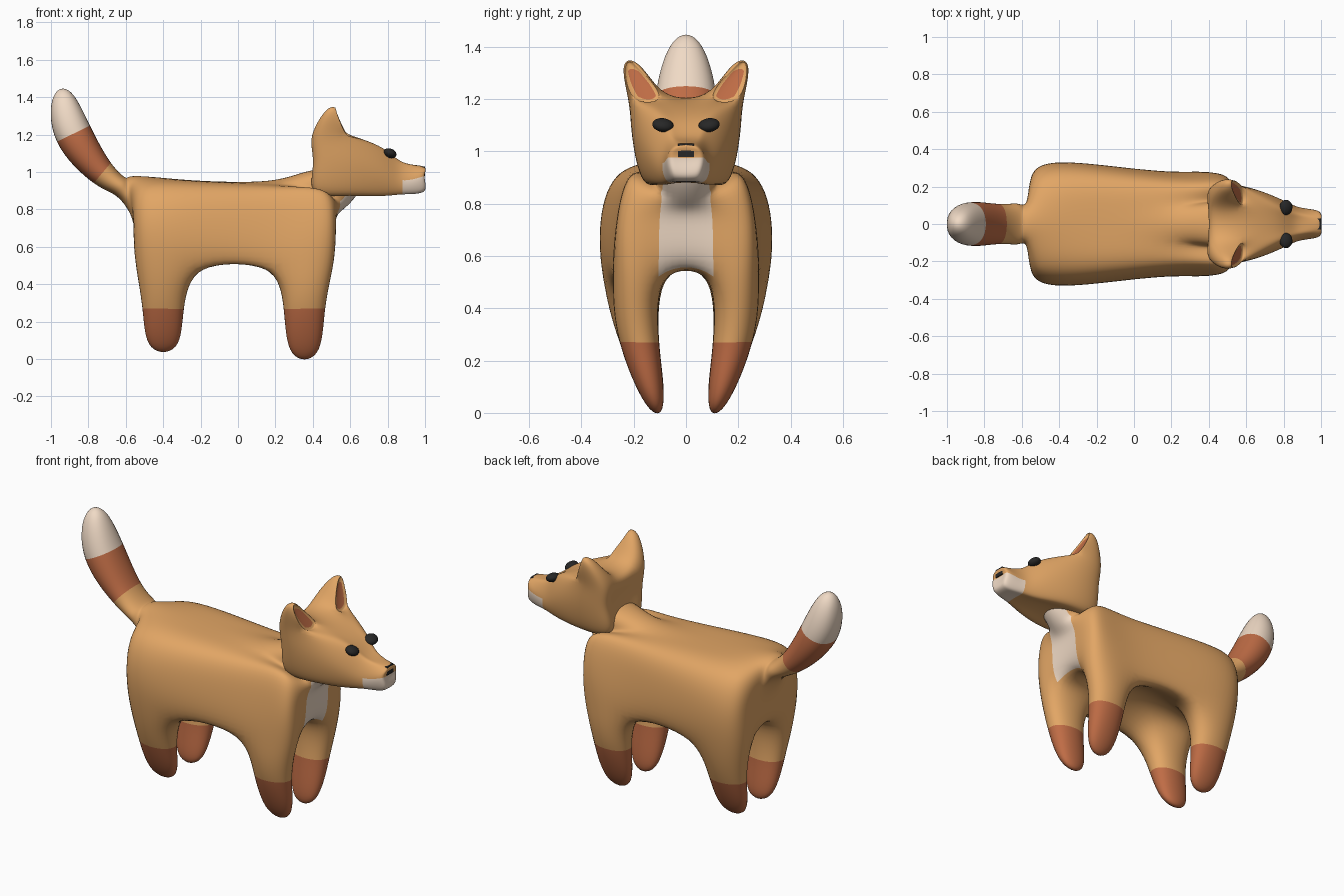
import bpy, bmesh, math
from itertools import product

if "Cube" in bpy.data.objects:
    bpy.data.objects.remove(bpy.data.objects["Cube"])


def material(name, rgb):
    m = bpy.data.materials.new(name)
    m.diffuse_color = (*rgb, 1)
    m.use_nodes = True
    m.node_tree.nodes["Principled BSDF"].inputs["Base Color"].default_value = m.diffuse_color
    return m


FUR = material("fur", (0.76, 0.38, 0.13))
RUST = material("rust", (0.52, 0.15, 0.06))
CREAM = material("cream", (0.87, 0.70, 0.56))
BLACK = material("black", (0.02, 0.02, 0.02))
PALETTE = [FUR, RUST, CREAM, BLACK]


def fit_cage(bm, steps=6):
    """Push the cage outwards until its smoothed surface meets the given points."""
    bm.verts.ensure_lookup_table()
    goal = [v.co.copy() for v in bm.verts]
    for _ in range(steps):
        limit = []
        for v in bm.verts:
            n = len(v.link_edges)
            p = v.co * n * n
            for e in v.link_edges:
                p = p + 4 * e.other_vert(v).co
            for lp in v.link_loops:
                p = p + lp.link_loop_next.link_loop_next.vert.co
            limit.append(p / (n * (n + 5)))
        for v, g, q in zip(bm.verts, goal, limit):
            v.co += g - q


def smooth_blocks(name, cells, pos, paint, inset=lambda c, a, s: False):
    """Skin a set of lattice blocks, bent into place by pos(), and smooth it."""
    bm = bmesh.new()
    verts, inset_faces = {}, []
    for cell in sorted(cells):
        for axis, side in product(range(3), (0, 1)):
            near = list(cell)
            near[axis] += 1 if side else -1
            if tuple(near) in cells:
                continue
            b, c = [a for a in range(3) if a != axis]
            quad = []
            for u, w in ((0, 0), (1, 0), (1, 1), (0, 1)):
                key = list(cell)
                key[axis] += side
                key[b] += u
                key[c] += w
                key = tuple(key)
                if key not in verts:
                    verts[key] = bm.verts.new(pos(*key))
                quad.append(verts[key])
            f = bm.faces.new(quad)
            f.material_index = PALETTE.index(paint(cell, axis, side))
            if inset(cell, axis, side):
                inset_faces.append(f)
    bmesh.ops.recalc_face_normals(bm, faces=bm.faces[:])
    if inset_faces:
        bmesh.ops.inset_individual(bm, faces=inset_faces, thickness=0.018, depth=-0.006)
        for f in inset_faces:
            f.material_index = PALETTE.index(RUST)
    fit_cage(bm)
    for f in bm.faces:
        f.smooth = True
    mesh = bpy.data.meshes.new(name)
    bm.to_mesh(mesh)
    bm.free()
    for m in PALETTE:
        mesh.materials.append(m)
    ob = bpy.data.objects.new(name, mesh)
    bpy.context.collection.objects.link(ob)
    sub = ob.modifiers.new("smooth", "SUBSURF")
    sub.levels = sub.render_levels = 3
    return ob


# Body with legs, tail and neck: outer and inner rows per level, (x, y, z) back to front
TRUNK = {
    2: (((-0.51, 0.285, 0.52), (-0.23, 0.29, 0.485), (0.19, 0.268, 0.485), (0.475, 0.255, 0.52)),
        ((-0.52, 0.10, 0.52), (-0.22, 0.10, 0.54), (0.18, 0.10, 0.54), (0.48, 0.105, 0.52))),
    3: (((-0.53, 0.285, 0.74), (-0.27, 0.32, 0.74), (0.22, 0.265, 0.74), (0.49, 0.252, 0.74)),
        ((-0.56, 0.10, 0.75), None, None, (0.522, 0.10, 0.74))),
    4: (((-0.51, 0.235, 0.90), (-0.27, 0.25, 0.915), (0.22, 0.21, 0.905), (0.46, 0.205, 0.90)),
        ((-0.56, 0.09, 0.955), (-0.27, 0.09, 0.955), (0.22, 0.09, 0.94), (0.545, 0.095, 0.84))),
}
# Tail rings: centre x, z, half thickness x, z, half width
TAIL = [(-0.625, 0.92, 0.018, 0.036, 0.08), (-0.725, 0.995, 0.032, 0.04, 0.077),
        (-0.88, 1.205, 0.065, 0.032, 0.085), (-0.937, 1.40, 0.039, 0.010, 0.043)]


def body_pos(i, j, k):
    sign = -1 if j < 2 else 1
    inner = j in (1, 2)
    if i < 0:
        x, z, tx, tz, y = TAIL[-i - 1]
        d = 1 if k == 4 else -1
        x, z = x + d * tx, z + d * tz
    elif k == 5:
        x, y, z = (0.43, 0.08, 1.0) if i == 2 else (0.62, 0.08, 0.96)
    elif k < 2:
        back = i < 2
        cx = -0.40 if back else 0.355
        hx, cy, hy, z = ((0.055, 0.125, 0.028, 0.08 if back else 0.05),
                         (0.08, 0.178, 0.055, 0.27))[k]
        x = cx + (hx if i % 2 else -hx)
        y = cy - hy if inner else cy + hy
    else:
        x, y, z = TRUNK[k][1 if inner else 0][i]
    return x, sign * y, z


def body_paint(cell, axis, side):
    i, j, k = cell
    if k == 0 or i == -3:
        return RUST
    if i == -4 or (i == 2 and j == 1 and axis == 0 and side):
        return CREAM
    return FUR


body_cells = set(product(range(3), range(3), (2, 3)))
body_cells |= set(product((0, 2), (0, 2), (0, 1)))
body_cells |= {(i, 1, 3) for i in range(-4, 0)} | {(2, 1, 4)}
smooth_blocks("body", body_cells, body_pos, body_paint)

# Head with ears: x, z of bottom, middle, top, half width of bottom, middle, top
HEAD = [(0.42, (0.905, 1.05, 1.19), (0.155, 0.185, 0.205)),
        (0.58, (0.89, 1.05, 1.195), (0.16, 0.20, 0.20)),
        (0.77, (0.885, 1.00, 1.115), (0.11, 0.14, 0.105)),
        (0.88, (0.89, 0.955, 1.04), (0.075, 0.09, 0.065)),
        (0.98, (0.905, 0.975, 1.015), (0.058, 0.072, 0.05))]


def head_pos(i, j, k):
    sign = -1 if j < 2 else 1
    inner = j in (1, 2)
    if k == 3:
        return 0.475 + 0.05 * i, sign * (0.178 if inner else 0.232), 1.322
    x, zs, ws = HEAD[i]
    y, z = ws[k], zs[k]
    if inner:
        y *= 0.45
        z += (-0.008, 0, 0.012)[k]
        x += {0: -0.012, 4: 0.015}.get(i, 0)
    return x, sign * y, z


head_cells = set(product(range(4), range(3), range(2))) | {(0, 0, 2), (0, 2, 2)}
smooth_blocks("head", head_cells, head_pos,
              lambda c, a, s: CREAM if c[0] == 3 and c[2] == 0 else FUR,
              lambda c, a, s: c[2] == 2 and a == 0 and s == 1)

# Eyes
for side, label in ((-1, "right"), (1, "left")):
    bpy.ops.mesh.primitive_uv_sphere_add(segments=24, ring_count=16, radius=1,
                                         location=(0.812, side * 0.088, 1.10),
                                         rotation=(side * math.radians(8), math.radians(20), 0))
    eye = bpy.context.object
    eye.name = label + "_eye"
    eye.scale = (0.036, 0.041, 0.025)
    eye.data.materials.append(BLACK)
    bpy.ops.object.shade_smooth()

# Nose
bpy.ops.mesh.primitive_cube_add(size=1, location=(0.984, 0, 1.004))
nose = bpy.context.object
nose.name = "nose"
nose.scale = (0.033, 0.06, 0.05)
nose.data.materials.append(BLACK)
